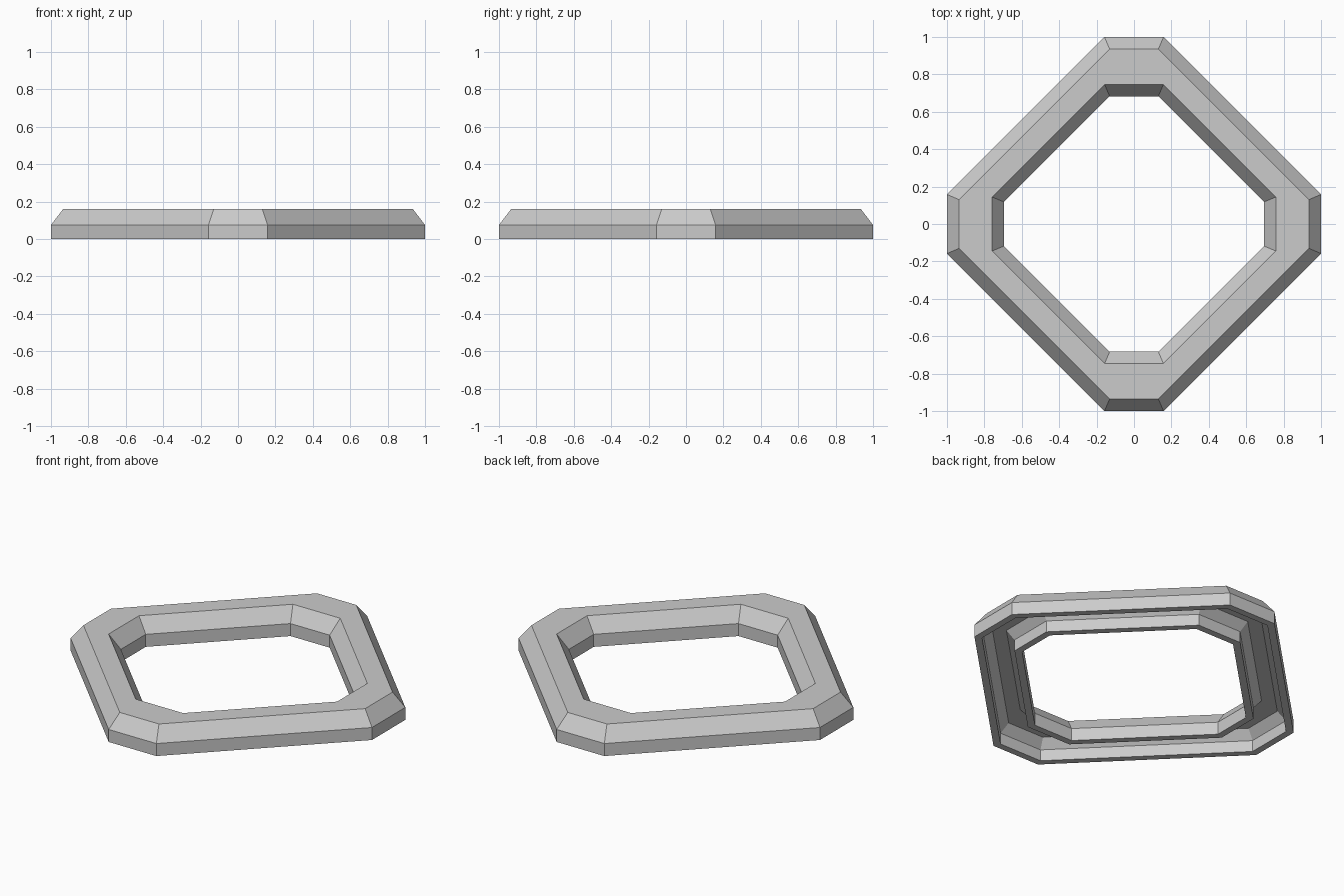
import bpy
import bmesh

cube = bpy.data.objects.get("Cube")
if cube:
    bpy.data.objects.remove(cube, do_unlink=True)

grey = bpy.data.materials.new("light_grey")
grey.use_nodes = True
colour = (0.6, 0.6, 0.6, 1)
grey.diffuse_color = colour
grey.node_tree.nodes["Principled BSDF"].inputs["Base Color"].default_value = colour

WALL = 0.04           # thickness of the hollow shell
DIAG = WALL * 2 ** 0.5


def octagon(bm, ax, ay, s, z):
    """Loop with flats at x = ax, y = ay and diagonals on |x| + |y| = s."""
    cx, cy = s - ay, s - ax
    quarter = [(ax, cy), (cx, ay)]
    pts = (quarter
           + [(-x, y) for x, y in reversed(quarter)]
           + [(-x, -y) for x, y in quarter]
           + [(x, -y) for x, y in reversed(quarter)])
    return [bm.verts.new((x, y, z)) for x, y in pts]


# Closed channel section: outer skin, top, hole wall, then the hollow underside
outer_foot, outer_top = (1, 1, 1.158), (0.935, 0.935, 1.065)
inner_top, inner_foot = (0.758, 0.745, 0.902), (0.695, 0.683, 0.813)


def inset(loop, sign):
    ax, ay, s = loop
    return ax + sign * WALL, ay + sign * WALL, s + sign * DIAG


def shrink(loop, sign, part):
    return tuple(a + (b - a) * part for a, b in zip(loop, inset(loop, sign)))


section = [
    (outer_foot, 0), (outer_foot, 0.075), (outer_top, 0.16),
    (inner_top, 0.16), (inner_foot, 0.075), (inner_foot, 0),
    (inset(inner_foot, 1), 0), (inset(inner_foot, 1), 0.068),
    (shrink(inner_top, 1, 0.5), 0.12), (shrink(outer_top, -1, 0.5), 0.12),
    (inset(outer_foot, -1), 0.068), (inset(outer_foot, -1), 0),
]

# Sweep the section around the eight-sided frame
bm = bmesh.new()
loops = [octagon(bm, *size, z) for size, z in section]
for i, a in enumerate(loops):
    b = loops[(i + 1) % len(loops)]
    for j in range(len(a)):
        k = (j + 1) % len(a)
        bm.faces.new((a[j], a[k], b[k], b[j]))
bmesh.ops.recalc_face_normals(bm, faces=bm.faces)

mesh = bpy.data.meshes.new("octagonal_frame")
bm.to_mesh(mesh)
bm.free()
mesh.materials.append(grey)
frame = bpy.data.objects.new("octagonal_frame", mesh)
bpy.context.collection.objects.link(frame)
